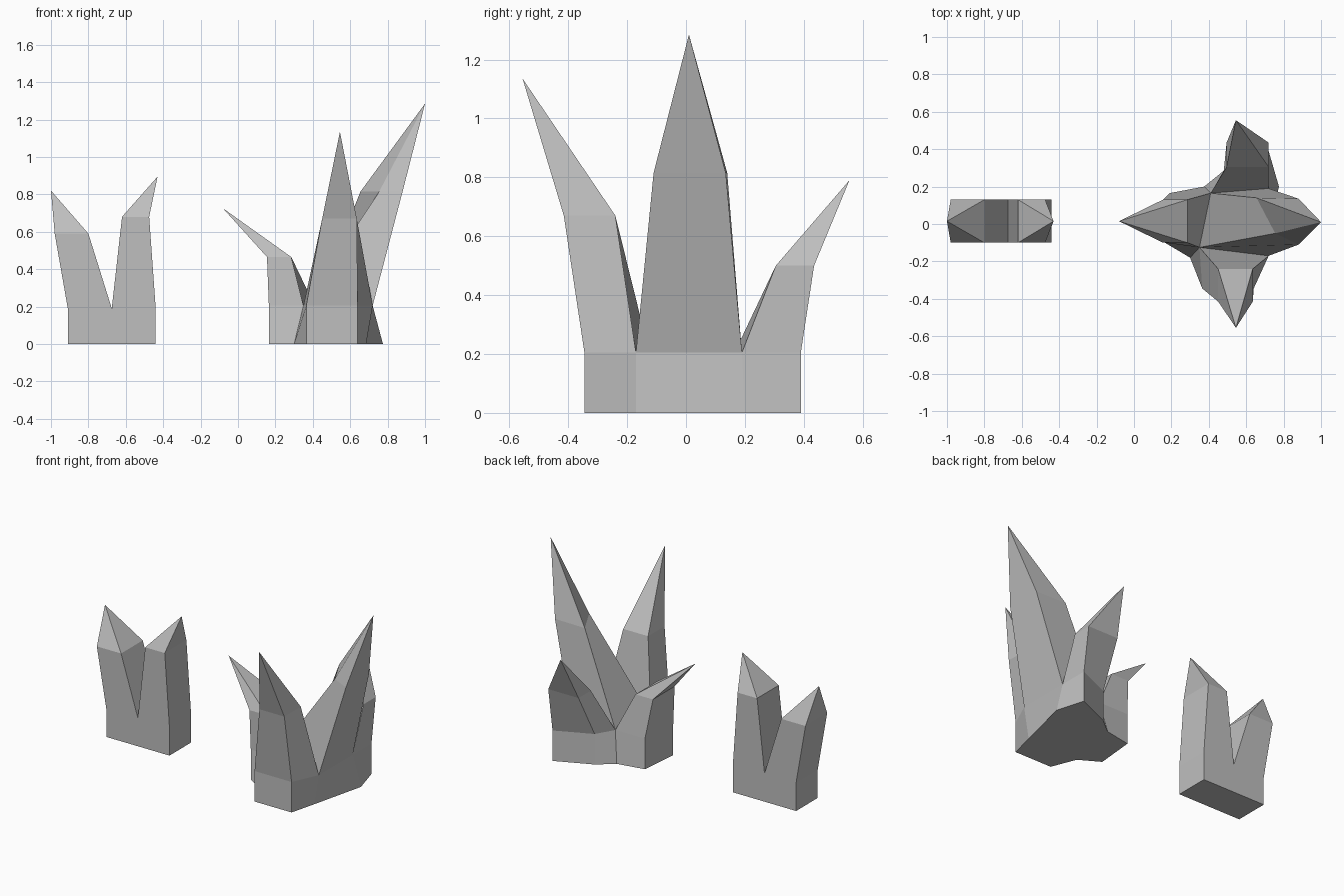
import bpy
import bmesh

if "Cube" in bpy.data.objects:
    bpy.data.objects.remove(bpy.data.objects["Cube"], do_unlink=True)

# Single stone grey
grey = bpy.data.materials.new("stone_grey")
grey.use_nodes = True
colour = (0.52, 0.52, 0.52, 1)
grey.diffuse_color = colour
shader = next(node for node in grey.node_tree.nodes if node.type == "BSDF_PRINCIPLED")
shader.inputs["Base Color"].default_value = colour


def rect(left, right, front, back):
    """Corners of a rectangle, counterclockwise from the front left."""
    return [(left, front), (right, front), (right, back), (left, back)]


def add_cluster(name, foot, collar, collar_height, spikes):
    """A low plinth whose top is split into spikes.

    Each spike is (collar corner names, ring corners, ring height, tip)."""
    bm = bmesh.new()
    keys = list(collar)
    bottom = {k: bm.verts.new((*foot.get(k, collar[k]), 0)) for k in keys}
    top = {k: bm.verts.new((*collar[k], collar_height)) for k in keys}

    # Underside and plinth walls
    bm.faces.new([bottom[k] for k in reversed(keys)])
    for here, after in zip(keys, keys[1:] + keys[:1]):
        bm.faces.new([bottom[here], bottom[after], top[after], top[here]])

    # Four-sided shafts closed by pointed tips
    for corners, ring, height, tip in spikes:
        lower = [top[k] for k in corners]
        upper = [bm.verts.new((*point, height)) for point in ring]
        point = bm.verts.new(tip)
        for i in range(4):
            j = (i + 1) % 4
            bm.faces.new([lower[i], lower[j], upper[j], upper[i]])
            bm.faces.new([upper[i], upper[j], point])

    bmesh.ops.recalc_face_normals(bm, faces=bm.faces[:])
    mesh = bpy.data.meshes.new(name)
    bm.to_mesh(mesh)
    bm.free()
    mesh.materials.append(grey)
    obj = bpy.data.objects.new(name, mesh)
    bpy.context.scene.collection.objects.link(obj)
    return obj


# Small cluster: two spikes side by side
front, back = -0.10, 0.13
add_cluster(
    "small_crystal_cluster",
    foot={},
    collar={
        "left_front": (-0.91, front),
        "middle_front": (-0.675, front),
        "right_front": (-0.44, front),
        "right_back": (-0.44, back),
        "middle_back": (-0.675, back),
        "left_back": (-0.91, back),
    },
    collar_height=0.19,
    spikes=[
        (("left_front", "middle_front", "middle_back", "left_back"),
         rect(-0.98, -0.80, front, back), 0.59, (-1.0, 0.015, 0.82)),
        (("middle_front", "right_front", "right_back", "middle_back"),
         rect(-0.62, -0.475, front, back), 0.68, (-0.43, 0.015, 0.895)),
    ],
)

# Large cluster: a tall spike with three others leaning away from it
add_cluster(
    "large_crystal_cluster",
    foot={
        "inner_front_left": (0.30, -0.18),
        "inner_front_right": (0.685, -0.17),
        "inner_back_right": (0.775, 0.20),
        "inner_back_left": (0.375, 0.20),
    },
    collar={
        "inner_front_left": (0.35, -0.125),
        "front_left": (0.365, -0.345),
        "front_right": (0.64, -0.345),
        "inner_front_right": (0.72, -0.17),
        "inner_back_right": (0.72, 0.19),
        "back_right": (0.72, 0.39),
        "back_left": (0.48, 0.285),
        "inner_back_left": (0.41, 0.165),
        "left_back": (0.19, 0.165),
        "left_front": (0.165, -0.10),
    },
    collar_height=0.205,
    spikes=[
        # front spike
        (("front_left", "front_right", "inner_front_right", "inner_front_left"),
         rect(0.45, 0.635, -0.415, -0.24), 0.67, (0.545, -0.555, 1.135)),
        # tall spike
        (("inner_front_left", "inner_front_right", "inner_back_right", "inner_back_left"),
         [(0.755, -0.05), (0.88, -0.11), (0.88, 0.135), (0.655, 0.14)],
         0.815, (1.0, 0.01, 1.285)),
        # back spike
        (("inner_back_left", "inner_back_right", "back_right", "back_left"),
         rect(0.495, 0.72, 0.305, 0.435), 0.50, (0.545, 0.555, 0.79)),
        # side spike
        (("left_front", "inner_front_left", "inner_back_left", "left_back"),
         rect(0.155, 0.285, -0.10, 0.13), 0.465, (-0.08, 0.015, 0.725)),
    ],
)
